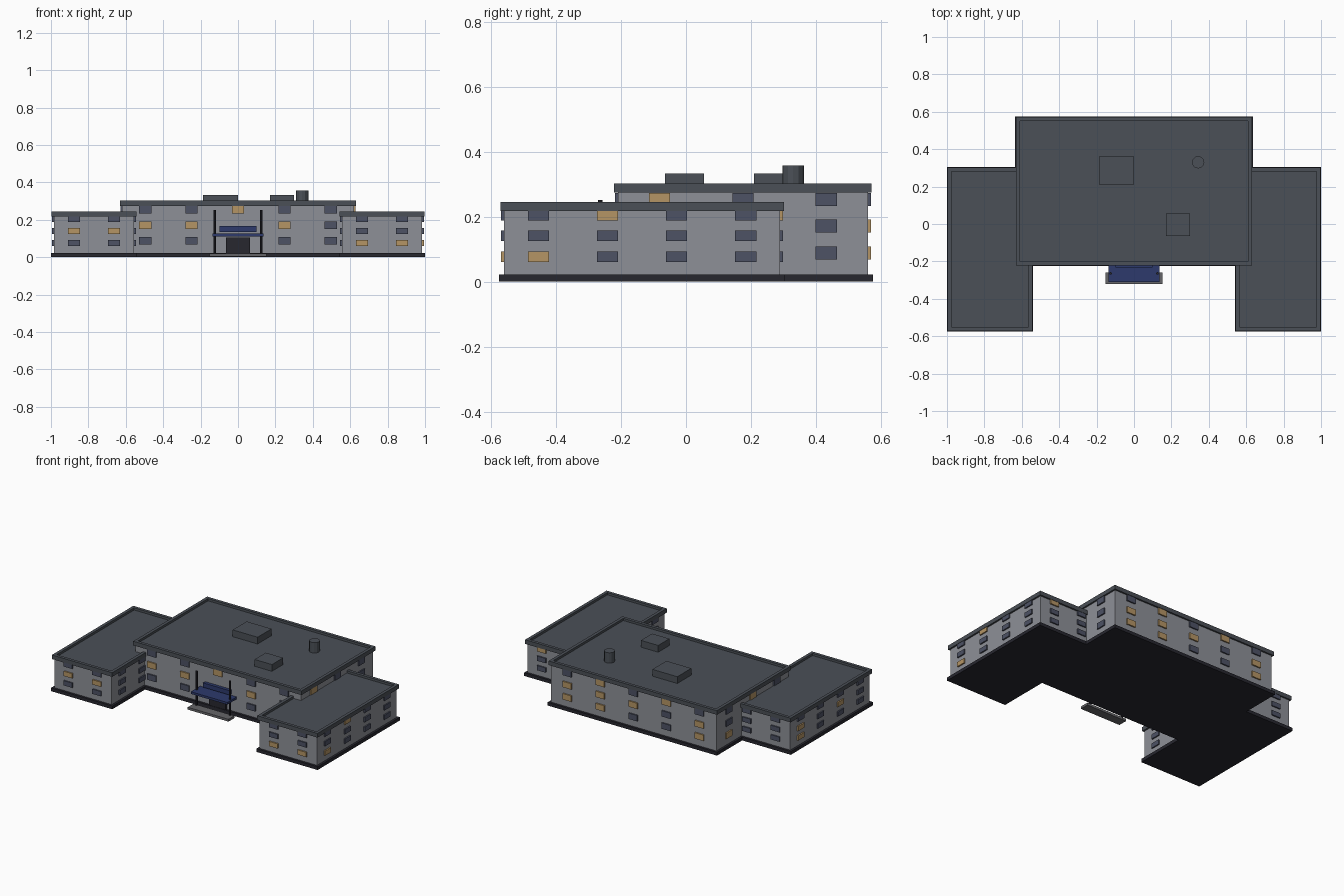
import bpy, bmesh
from mathutils import Vector

if "Cube" in bpy.data.objects:
    bpy.data.objects.remove(bpy.data.objects["Cube"])


def material(name, r, g, b):
    m = bpy.data.materials.new(name)
    m.diffuse_color = (r, g, b, 1)
    m.use_nodes = True
    m.node_tree.nodes["Principled BSDF"].inputs["Base Color"].default_value = m.diffuse_color
    return m


WALL = material("wall_grey", .27, .28, .31)
ROOF = material("roof_slate", .07, .08, .095)
BASE = material("base_dark", .02, .02, .028)
GLASS = material("glass_dark", .075, .085, .13)
LIT = material("glass_lit", .46, .30, .13)
BLUE = material("canopy_blue", .026, .042, .15)
STONE = material("step_grey", .13, .13, .14)


def add_box(bm, x0, x1, y0, y1, z0, z1):
    vs = bmesh.ops.create_cube(bm, size=1)["verts"]
    for v in vs:
        v.co = Vector((x0 + (v.co.x + .5) * (x1 - x0),
                       y0 + (v.co.y + .5) * (y1 - y0),
                       z0 + (v.co.z + .5) * (z1 - z0)))


def finish(bm, name, mat):
    me = bpy.data.meshes.new(name)
    bm.to_mesh(me)
    bm.free()
    me.materials.append(mat)
    ob = bpy.data.objects.new(name, me)
    bpy.context.collection.objects.link(ob)
    return ob


def boxes(name, mat, *dims):
    bm = bmesh.new()
    for d in dims:
        add_box(bm, *d)
    return finish(bm, name, mat)


def parapet(name, x0, x1, y0, y1, z0, z1, t):
    # open rim made of four bars
    boxes(name, ROOF, (x0, x1, y0, y0 + t, z0, z1), (x0, x1, y1 - t, y1, z0, z1),
          (x0, x0 + t, y0 + t, y1 - t, z0, z1), (x1 - t, x1, y0 + t, y1 - t, z0, z1))


def block(name, x0, x1, y0, y1, top, rows, wh, faces, skip):
    """Walls, base, roof, parapet and window grid of one building block."""
    p, q = .015, .011
    boxes(name + "_base", BASE, (x0 - p, x1 + p, y0 - p, y1 + p, 0, .022))
    boxes(name + "_walls", WALL, (x0, x1, y0, y1, .02, top - .02))
    boxes(name + "_roof", ROOF, (x0, x1, y0, y1, top - .022, top - .015))
    parapet(name + "_parapet", x0 - q, x1 + q, y0 - q, y1 + q, top - .028, top, .021)
    dark, lit = bmesh.new(), bmesh.new()
    for side, pattern in faces.items():
        for z, line in zip(rows, pattern):
            n = len(line)
            for i, c in enumerate(line):
                f = (i + .5) / n
                if side in ("front", "back"):
                    x, y = x0 + f * (x1 - x0), (y0 if side == "front" else y1)
                    hx, hy = .0325, .009
                else:
                    x, y = (x0 if side == "left" else x1), y0 + f * (y1 - y0)
                    hx, hy = .009, .0325
                if not skip(x, y, z):
                    add_box(lit if c == "1" else dark, x - hx, x + hx,
                            y - hy, y + hy, z - wh / 2, z + wh / 2)
    finish(dark, name + "_dark_windows", GLASS)
    finish(lit, name + "_lit_windows", LIT)


# central block; window patterns list rows from the ground up
block("main_block", -.62, .62, -.21, .56, .302, (.088, .171, .253), .04,
      {"front": ("00000", "11010", "00100"), "back": ("10011", "10111", "01010"),
       "right": ("000", "000", "100"), "left": ("001", "000", "010")},
      lambda x, y, z: (abs(x) > .6 and y < .29 and z < .2)
      or (y < -.2 and abs(x) < .1 and z < .2))

# two lower wings
wing_rows = (.077, .141, .205)
inside = lambda x, y, z: abs(x) < .6 and y > -.21
block("right_wing", .555, .985, -.56, .29, .245, wing_rows, .032,
      {"front": ("11", "00", "00"), "back": ("00", "00", "01"),
       "right": ("1000", "0000", "0100"), "left": ("0000", "0100", "0000")}, inside)
block("left_wing", -.985, -.555, -.56, .29, .245, wing_rows, .032,
      {"front": ("00", "11", "00"), "back": ("00", "00", "00"),
       "left": ("0001", "0101", "0000"), "right": ("0000", "0000", "0000")}, inside)

# entrance
boxes("entrance_door", BASE, (-.063, .063, -.222, -.2, .02, .105))
boxes("entrance_canopy", BLUE, (-.137, .137, -.31, -.205, .111, .126))
boxes("entrance_panel", BLUE, (-.1, .1, -.232, -.205, .136, .166))
boxes("entrance_step", STONE, (-.153, .153, -.32, -.258, .004, .02))
bm = bmesh.new()
for s in (-1, 1):
    r = bmesh.ops.create_cone(bm, cap_ends=True, segments=8, radius1=.007,
                              radius2=.007, depth=.24)
    bmesh.ops.translate(bm, verts=r["verts"], vec=(s * .125, -.264, .132))
finish(bm, "canopy_posts", BASE)

# rooftop equipment
boxes("large_roof_unit", ROOF, (-.187, 0, .21, .36, .283, .333))
boxes("small_roof_unit", ROOF, (.17, .3, -.065, .055, .283, .333))
bm = bmesh.new()
r = bmesh.ops.create_cone(bm, cap_ends=True, segments=12, radius1=.033,
                          radius2=.033, depth=.074)
bmesh.ops.translate(bm, verts=r["verts"], vec=(.343, .33, .32))
finish(bm, "roof_vent", ROOF)
